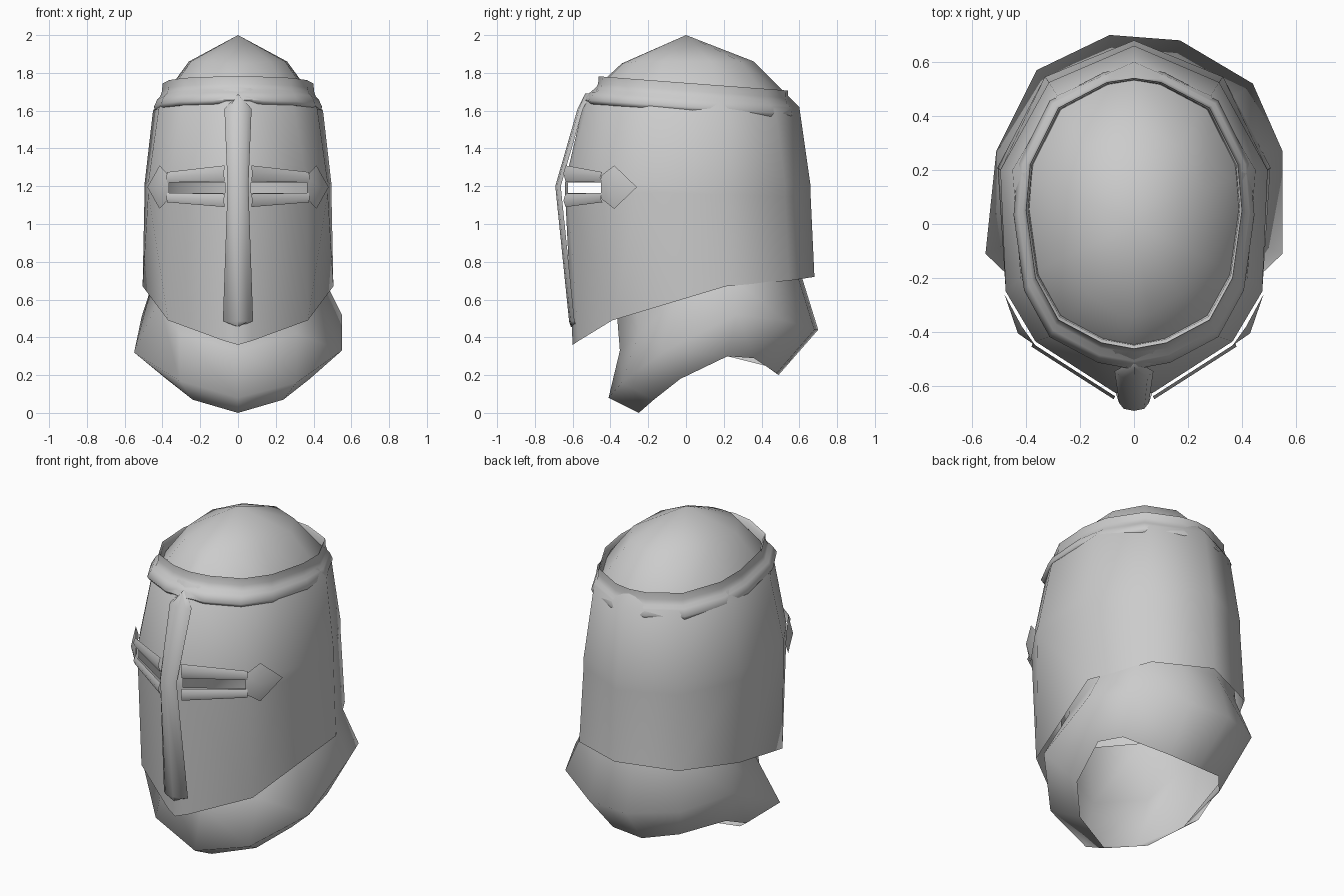
import bpy, bmesh, math

if "Cube" in bpy.data.objects:
    bpy.data.objects.remove(bpy.data.objects["Cube"])

steel = bpy.data.materials.new("grey_steel")
steel.diffuse_color = (0.6, 0.6, 0.6, 1)
steel.use_nodes = True
steel.node_tree.nodes["Principled BSDF"].inputs["Base Color"].default_value = steel.diffuse_color


def finish(name, bm, angle=75):
    bmesh.ops.remove_doubles(bm, verts=bm.verts, dist=0.0005)
    bmesh.ops.recalc_face_normals(bm, faces=bm.faces)
    me = bpy.data.meshes.new(name)
    bm.to_mesh(me)
    bm.free()
    me.materials.append(steel)
    ob = bpy.data.objects.new(name, me)
    bpy.context.collection.objects.link(ob)
    bpy.ops.object.select_all(action='DESELECT')
    ob.select_set(True)
    bpy.context.view_layer.objects.active = ob
    bpy.ops.object.shade_smooth_by_angle(angle=math.radians(angle))
    return ob


def add_grid(bm, rows, skip=()):
    """Skin neighbouring rows of points; skip lists open (row, column) cells."""
    vs = [[bm.verts.new(p) for p in r] for r in rows]
    for i in range(len(vs) - 1):
        for j in range(len(vs[0]) - 1):
            if (i, j) not in skip:
                bm.faces.new((vs[i][j], vs[i][j + 1], vs[i + 1][j + 1], vs[i + 1][j]))


def half_shell(name, rows, skip=(), angle=75):
    """Half rings run from front centre to back centre and are mirrored in x."""
    bm = bmesh.new()
    for s in (1, -1):
        add_grid(bm, [[(s * x, y, z) for x, y, z in r] for r in rows], skip)
    return finish(name, bm, angle)


# helmet shell with domed top and an open eye slit on each side
crown = [(0, -.34, 1.85), (.06, -.335, 1.85), (.17, -.26, 1.86), (.25, -.12, 1.86),
         (.26, .13, 1.86), (.17, .29, 1.86), (0, .36, 1.86)]
brow = [(0, -.535, 1.67), (.07, -.515, 1.67), (.29, -.41, 1.64), (.42, -.2, 1.61),
        (.45, .2, 1.6), (.285, .475, 1.6), (0, .6, 1.62)]
eye = [(0, -.64, 1.22), (.07, -.625, 1.22), (.365, -.435, 1.22), (.475, -.25, 1.22),
       (.495, .2, 1.21), (.315, .525, 1.2), (0, .66, 1.2)]
hem = [(0, -.6, .36), (.07, -.57, .38), (.37, -.39, .49), (.37, -.39, .49),
       (.505, .21, .67), (.505, .21, .67), (.33, .545, .7), (0, .68, .72)]
top = [(0, 0, 2)] * 7
eye_low = [(x, y, z - .055) for x, y, z in eye]
# the cheek column is doubled so the lower plate folds along a diagonal
upper = [r[:4] + r[3:] for r in (top, crown, brow, eye, eye_low)]
half_shell("helmet_shell", upper + [hem], skip={(3, 1)})

# tilted brow band: one outline swept through a flared profile with a groove under its lip
outline = [(0, -.462), (.12, -.44), (.28, -.355), (.365, -.2), (.4, .05),
           (.385, .22), (.28, .43), (.1, .525), (0, .54)]
profile = [(.97, -.07), (.98, -.012), (1.0, 0), (1.005, -.04), (1.03, -.07),
           (1.07, -.085), (1.115, -.125), (1.09, -.145), (1.05, -.15)]
half_shell("brow_band", [[(k * x, k * (y - .2) + .2, 1.747 - .075 * y + dz) for x, y in outline]
                         for k, dz in profile])

# neck guard: full rings, flaring out under the helmet then curling into the neck opening
collar = [(0, -.35, .33), (.31, -.25, .42), (.42, -.05, .6), (.465, .27, .69),
          (.36, .46, .73), (.15, .59, .73), (-.08, .61, .73), (-.32, .48, .72),
          (-.455, .25, .68), (-.42, -.05, .6), (-.31, -.25, .42)]
flare = [(0, -.41, .08), (.31, -.34, .16), (.55, -.11, .33), (.55, .27, .52),
         (.44, .52, .49), (.17, .68, .44), (-.09, .7, .44), (-.36, .57, .47),
         (-.51, .27, .51), (-.55, -.11, .32), (-.31, -.34, .17)]
opening = [(0, -.25, 0), (.24, -.17, .07), (.38, -.03, .18), (.44, .22, .3),
           (.38, .36, .29), (.15, .48, .21), (-.05, .49, .2), (-.25, .42, .25),
           (-.42, .22, .3), (-.38, -.03, .18), (-.24, -.17, .07)]
hidden = [(x * .93, (y - .11) * 1.02 + .09, z + .36) for x, y, z in collar]
bm = bmesh.new()
add_grid(bm, [r + r[:1] for r in (hidden, collar, flare, opening)])
finish("neck_guard", bm, 100)

# upright nose bar with a bent ridge, pointed at both ends
bm = bmesh.new()
spine = [(0, -.53, 1.69), (.072, -.57, 1.61), (.055, -.688, 1.2), (.08, -.615, .485), (0, -.605, .455)]
add_grid(bm, [[(-w, y + .025, z), (-w * .7, y + .004, z), (0, y - .004, z),
               (w * .7, y + .004, z), (w, y + .025, z)] for w, y, z in spine])
finish("nose_bar", bm)

# ridged strips above and below each eye slit, with an arrow plate at the outer end
for s, side in ((1, "right"), (-1, "left")):
    for label, inner, outer in (("upper", (1.225, 1.31), (1.22, 1.275)),
                                ("lower", (1.09, 1.16), (1.115, 1.165))):
        bm = bmesh.new()
        rows = []
        for x, y, (lo, hi) in ((.07, -.638, inner), (.375, -.443, outer)):
            rows.append([(s * x, y, lo), (s * (x + .005), y - .011, (lo + hi) / 2), (s * x, y, hi)])
        add_grid(bm, rows)
        finish(f"{label}_slit_strip_{side}", bm)
    bm = bmesh.new()
    rim = [(.365, -.45, 1.255), (.415, -.38, 1.31), (.48, -.26, 1.195),
           (.415, -.38, 1.08), (.365, -.45, 1.135)]
    vs = [bm.verts.new((s * x, y, z)) for x, y, z in rim]
    peak = bm.verts.new((s * .43, -.405, 1.195))
    for a, b in zip(vs, vs[1:] + vs[:1]):
        bm.faces.new((a, b, peak))
    finish(f"arrow_plate_{side}", bm)
